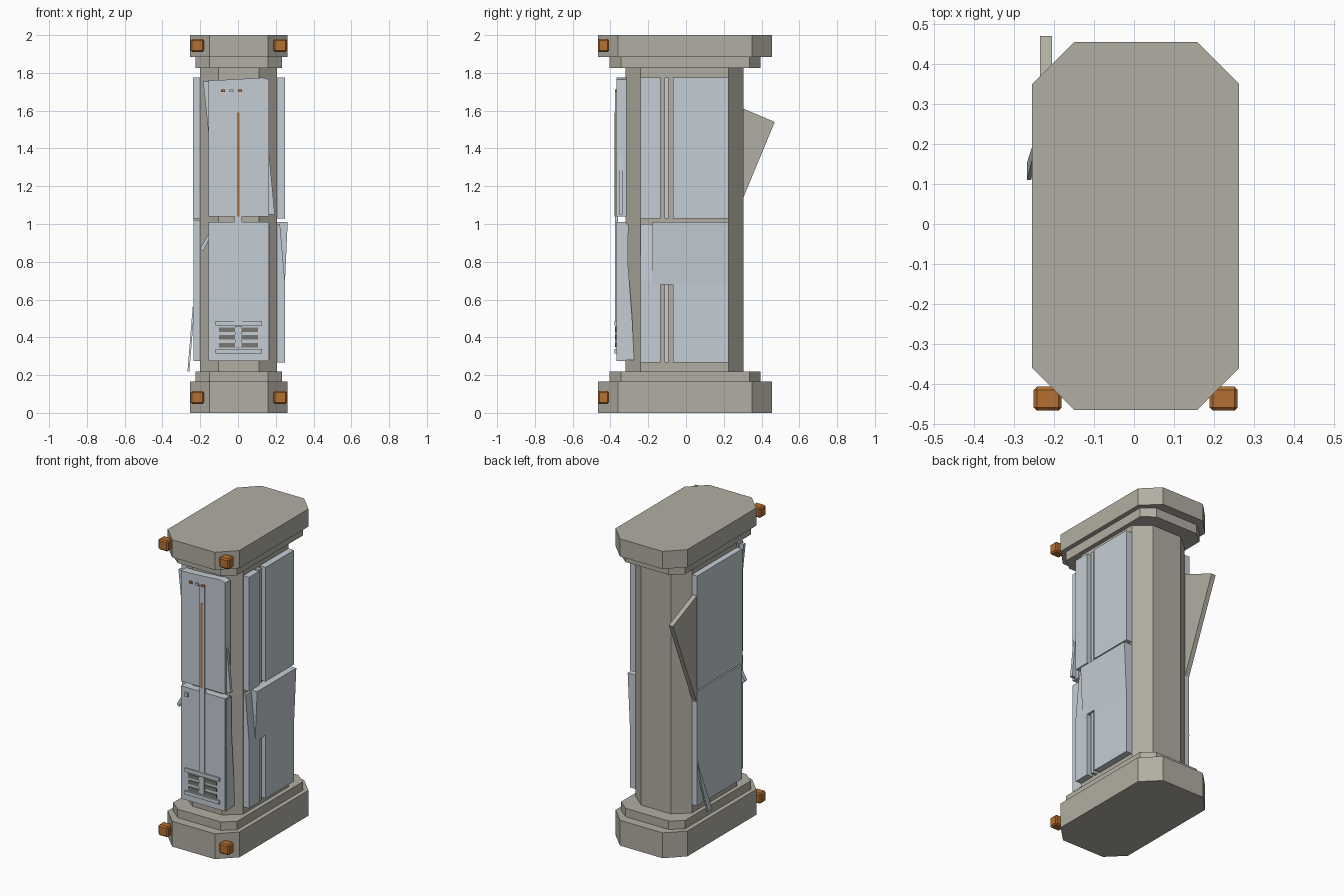
import bpy, bmesh
from mathutils import Vector

cube = bpy.data.objects.get("Cube")
if cube:
    bpy.data.objects.remove(cube, do_unlink=True)


def material(name, rgb):
    m = bpy.data.materials.new(name)
    m.use_nodes = True
    m.diffuse_color = (*rgb, 1)
    m.node_tree.nodes["Principled BSDF"].inputs["Base Color"].default_value = (*rgb, 1)
    return m


STONE = material("warm_grey_stone", (0.44, 0.42, 0.36))
PANEL = material("pale_blue_metal", (0.55, 0.61, 0.66))
AMBER = material("amber_orange", (0.46, 0.16, 0.03))
SLOT = material("dark_grey_slot", (0.19, 0.185, 0.165))

PLACE = {"x": lambda a, b, t: (t, a, b),
         "y": lambda a, b, t: (a, t, b),
         "z": lambda a, b, t: (a, b, t)}


def prism(name, pts, axis, lo, hi, mat, shear=None):
    """Extrude a flat outline along an axis; the outline uses the other two axes."""
    bm = bmesh.new()
    rings = [[bm.verts.new(PLACE[axis](a, b, t)) for a, b in pts] for t in (lo, hi)]
    bm.faces.new(rings[0])
    bm.faces.new(rings[1])
    for i in range(len(pts)):
        j = (i + 1) % len(pts)
        bm.faces.new((rings[0][i], rings[0][j], rings[1][j], rings[1][i]))
    if shear:
        for v in bm.verts:
            v.co += Vector(shear(v.co))
    bmesh.ops.recalc_face_normals(bm, faces=bm.faces)
    mesh = bpy.data.meshes.new(name)
    bm.to_mesh(mesh)
    bm.free()
    mesh.materials.append(mat)
    ob = bpy.data.objects.new(name, mesh)
    bpy.context.collection.objects.link(ob)
    return ob


def box(name, x, y, z, mat):
    pts = [(x[0], y[0]), (x[1], y[0]), (x[1], y[1]), (x[0], y[1])]
    return prism(name, pts, "z", z[0], z[1], mat)


def octagon(hx, hy, cx, cy, ox=0.004, oy=-0.005):
    """Rectangle outline with its four corners cut off."""
    quarter = [(hx, hy - cy), (hx - cx, hy)]
    pts = quarter + [(-a, b) for a, b in quarter[::-1]]
    pts += [(-a, -b) for a, b in pts]
    return [(a + ox, b + oy) for a, b in pts]


# Column with stepped base and cap
prism("column", octagon(0.203, 0.313, 0.096, 0.08, 0.003, -0.008), "z", 0.2, 1.85, STONE)
for label, slab, step in (("base", (0, 0.165), (0.16, 0.22)),
                          ("cap", (1.885, 2.0), (1.825, 1.89))):
    prism(label + "_slab", octagon(0.259, 0.46, 0.105, 0.105), "z", *slab, STONE)
    prism(label + "_step", octagon(0.23, 0.4, 0.075, 0.06), "z", *step, STONE)

# Amber corner lamps
for z in (0.082, 1.945):
    for side, x in (("right", -0.216), ("left", 0.224)):
        lamp = box("corner_lamp_" + side, (x - 0.035, x + 0.035), (-0.467, -0.407),
                   (z - 0.034, z + 0.034), AMBER)
        bevel = lamp.modifiers.new("bevel", "BEVEL")
        bevel.width = 0.008
        bevel.segments = 1

# Front panels
prism("front_upper_panel", [(-0.155, 1.04), (0.165, 1.04), (0.165, 1.765), (0.13, 1.775),
                            (-0.03, 1.765), (-0.155, 1.76)], "y", -0.368, -0.315, PANEL)
box("front_lower_panel", (-0.155, 0.165), (-0.368, -0.315), (0.275, 1.01), PANEL)

# Bent edges of the front panels
prism("upper_right_bent_edge", [(-0.185, 1.755), (-0.15, 1.755), (-0.15, 1.42)],
      "y", -0.35, -0.33, PANEL)
prism("upper_left_bent_edge", [(0.16, 1.42), (0.195, 1.05), (0.16, 1.05)],
      "y", -0.355, -0.335, PANEL)
prism("lower_left_bent_edge", [(-0.36, 0.28), (-0.36, 1.0), (-0.305, 1.0), (-0.308, 0.8),
                               (-0.285, 0.5), (-0.275, 0.28)], "x", 0.155, 0.168, PANEL)
prism("loose_chip", [(-0.2, 0.87), (-0.185, 0.855), (-0.152, 0.92), (-0.157, 0.945)],
      "y", -0.345, -0.32, PANEL)

# Front centre rail, glowing strip and indicator lights
box("centre_rail", (-0.019, 0.021), (-0.375, -0.36), (0.47, 1.7), PANEL)
box("amber_strip", (-0.005, 0.007), (-0.378, -0.37), (1.04, 1.59), AMBER)
for x, mat in ((-0.08, AMBER), (-0.035, PANEL), (0.01, AMBER)):
    box("indicator_light", (x - 0.011, x + 0.011), (-0.376, -0.36), (1.698, 1.712), mat)
box("square_button", (-0.123, -0.1), (-0.375, -0.36), (0.952, 0.977), PANEL)

# Front vent
box("vent_top_bar", (-0.12, 0.128), (-0.378, -0.36), (0.463, 0.486), PANEL)
box("vent_bottom_bar", (-0.12, 0.128), (-0.378, -0.36), (0.315, 0.338), PANEL)
for z in (0.357, 0.4, 0.44):
    box("vent_slot", (-0.1, 0.105), (-0.373, -0.365), (z - 0.012, z + 0.012), SLOT)
box("vent_post", (-0.016, 0.018), (-0.377, -0.36), (0.35, 0.46), PANEL)

# Left upper panel, split by a groove with an inner bar
for y in ((-0.24, -0.135), (-0.07, 0.225)):
    box("left_upper_panel", (0.2, 0.248), y, (1.03, 1.775), PANEL)
box("left_upper_bar", (0.2, 0.235), (-0.114, -0.092), (1.03, 1.775), PANEL)

# Left lower panel, with its top edge bulged outward
prism("left_lower_front_strip", [(0.2, 0.268), (0.248, 0.268), (0.248, 0.7), (0.222, 1.0),
                                 (0.2, 1.0)], "y", -0.24, -0.135, PANEL)
box("left_lower_panel", (0.2, 0.248), (-0.07, 0.225), (0.268, 0.7), PANEL)
box("left_lower_bar", (0.2, 0.235), (-0.114, -0.092), (0.268, 0.7), PANEL)
prism("left_lower_bulge", [(0.2, 0.68), (0.248, 0.68), (0.263, 1.01), (0.2, 1.01)],
      "y", -0.178, 0.225, PANEL)

# Right panels
box("right_upper_panel", (-0.238, -0.195), (-0.24, 0.225), (1.03, 1.775), PANEL)
box("right_lower_panel", (-0.236, -0.195), (-0.24, 0.225), (0.275, 1.02), PANEL)
prism("right_lower_torn_strip", [(0.222, 0.56), (0.2, 0.4), (0.155, 0.22), (0.11, 0.22),
                                 (0.17, 0.4)], "x", -0.24, -0.23, PANEL,
      lambda c: (-0.08 * (0.56 - c.z), 0, 0))

# Fin sticking out behind the right side
prism("rear_fin", [(0.2, 1.655), (0.47, 1.54), (0.2, 0.89)], "x", -0.235, -0.205, STONE)
